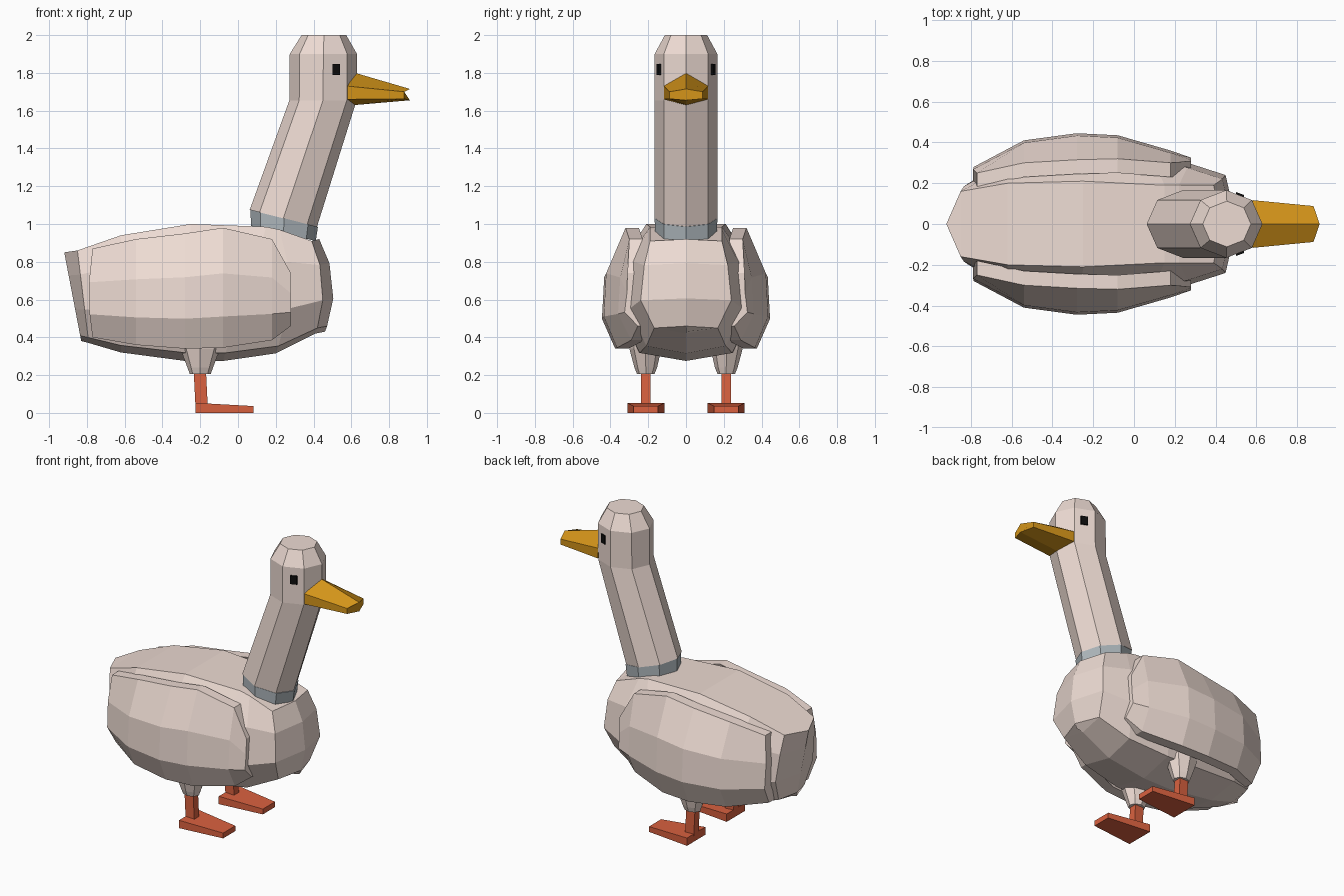
import bpy, bmesh
from math import sin, cos, pi

if "Cube" in bpy.data.objects:
    bpy.data.objects.remove(bpy.data.objects["Cube"])


def material(name, rgb):
    m = bpy.data.materials.new(name)
    m.diffuse_color = (*rgb, 1)
    m.use_nodes = True
    m.node_tree.nodes["Principled BSDF"].inputs["Base Color"].default_value = m.diffuse_color
    return m


FEATHER = material("feather", (0.85, 0.71, 0.65))
BAND = material("band_grey", (0.42, 0.47, 0.50))
BEAK = material("beak_yellow", (0.66, 0.30, 0.01))
ORANGE = material("leg_orange", (0.70, 0.12, 0.05))
BLACK = material("eye_black", (0.004, 0.004, 0.004))


def loft(name, rings, mat, mirror=False):
    """Skin a closed tube through equal-length rings, cap it, optionally mirror across y."""
    bm = bmesh.new()
    vs = [[bm.verts.new(p) for p in r] for r in rings]
    n = len(rings[0])
    for a, b in zip(vs, vs[1:]):
        for i in range(n):
            j = (i + 1) % n
            bm.faces.new((a[i], a[j], b[j], b[i]))
    bm.faces.new(vs[0])
    bm.faces.new(vs[-1])
    bmesh.ops.remove_doubles(bm, verts=bm.verts, dist=0.0005)
    bmesh.ops.recalc_face_normals(bm, faces=bm.faces)
    me = bpy.data.meshes.new(name)
    bm.to_mesh(me)
    bm.free()
    me.materials.append(mat)
    ob = bpy.data.objects.new(name, me)
    bpy.context.collection.objects.link(ob)
    if mirror:
        mod = ob.modifiers.new("mirror", 'MIRROR')
        mod.use_axis = (False, True, False)
    return ob


def octagon(cx, cy, z, rx, ry, slope=0):
    return [(cx + rx * cos(k * pi / 4), cy + ry * sin(k * pi / 4),
             z + slope * cos(k * pi / 4)) for k in range(8)]


# Body: rings along x, the end rings pinched to the centre line as wedges
def body_ring(xt, xb, bulge, zt, zb, w, t):
    half = [(t, 1), (w * 0.92, 0.74), (w, 0.36), (w * 0.7, 0.06), (0, 0)]
    pts = half + [(-y, f) for y, f in half[-2::-1]]
    return [(xb + (xt - xb) * f + bulge * 4 * f * (1 - f), y, zb + (zt - zb) * f)
            for y, f in pts]


loft("body", [body_ring(*r) for r in (
    (-0.92, -0.83, 0, 0.85, 0.38, 0, 0),
    (-0.85, -0.79, 0, 0.86, 0.37, 0.20, 0.16),
    (-0.62, -0.62, 0, 0.94, 0.32, 0.31, 0.20),
    (-0.25, -0.28, 0, 1.00, 0.275, 0.36, 0.21),
    (0.15, -0.08, 0, 0.985, 0.275, 0.35, 0.19),
    (0.22, 0.20, 0.06, 0.97, 0.315, 0.30, 0.19),
    (0.39, 0.41, 0.05, 0.91, 0.42, 0.24, 0.19),
    (0.43, 0.46, 0.06, 0.92, 0.43, 0, 0))], FEATHER)


# Wings: bulged shells of constant thickness on both flanks
def wing_ring(x, zt, zb, ymid, ytop):
    outer = [(ytop, 1), (ymid - 0.012, 0.62), (ymid, 0.26), (ymid - 0.07, 0)]
    pts = outer + [(y - 0.07, f) for y, f in reversed(outer)]
    return [(x - 0.02 * 4 * f * (1 - f) * (x < -0.7), y, zb + (zt - zb) * f)
            for y, f in pts]


loft("wings", [wing_ring(*r) for r in (
    (-0.77, 0.87, 0.40, 0.28, 0.25),
    (-0.54, 0.92, 0.36, 0.41, 0.30),
    (-0.28, 0.95, 0.34, 0.445, 0.315),
    (-0.08, 0.98, 0.345, 0.435, 0.32),
    (0.18, 0.92, 0.385, 0.36, 0.30),
    (0.28, 0.74, 0.46, 0.325, 0.31))], FEATHER, True)

# Neck band, neck and head: slanted octagonal tube
loft("neck_band", [octagon(0.24, 0, 0.95, 0.172, 0.164, -0.04),
                   octagon(0.245, 0, 1.03, 0.178, 0.166, -0.045)], BAND)
loft("neck_and_head", [octagon(0.24, 0, 1.03, 0.178, 0.166, -0.045),
                       octagon(0.45, 0, 1.655, 0.178, 0.166, 0),
                       octagon(0.452, 0, 1.90, 0.178, 0.166),
                       octagon(0.455, 0, 2.0, 0.118, 0.112)], FEATHER)


# Beak: hexagonal taper with a pointed centre line
def beak_ring(x_side, x_mid, w, top, upper, lower, bottom):
    return [(x_mid, 0, top), (x_side, w, upper), (x_side, w, lower),
            (x_mid, 0, bottom), (x_side, -w, lower), (x_side, -w, upper)]


loft("beak", [beak_ring(0.58, 0.62, 0.117, 1.80, 1.73, 1.66, 1.63),
              beak_ring(0.88, 0.91, 0.088, 1.715, 1.70, 1.663, 1.655)], BEAK)

# Eyes: thin plates on the slanted head facets
loft("eyes", [[(0.50, 0.136 + d, z), (0.54, 0.120 + d, z),
               (0.54, 0.142 + d / 2, z), (0.50, 0.157 + d / 2, z)]
              for d, z in ((0, 1.79), (0, 1.847))], BLACK, True)

# Legs: feathered thigh, square shank, tapering foot
loft("thighs", [octagon(-0.20, 0.215, 0.40, 0.115, 0.085),
                octagon(-0.20, 0.215, 0.34, 0.105, 0.085),
                octagon(-0.20, 0.213, 0.24, 0.068, 0.060),
                octagon(-0.20, 0.213, 0.205, 0.055, 0.046)], FEATHER, True)


def plan_rect(x0, x1, y, h, z):
    return [(x0, y - h, z), (x1, y - h, z), (x1, y + h, z), (x0, y + h, z)]


loft("shanks", [plan_rect(-0.225, -0.16, 0.213, 0.026, 0.03),
                plan_rect(-0.235, -0.17, 0.213, 0.026, 0.23)], ORANGE, True)


def foot_ring(x, h, top):
    return [(x, 0.213 - h, 0), (x, 0.213 + h, 0),
            (x, 0.213 + h, top), (x, 0.213 - h, top)]


loft("feet", [foot_ring(-0.225, 0.098, 0.053),
              foot_ring(0.083, 0.065, 0.036)], ORANGE, True)
